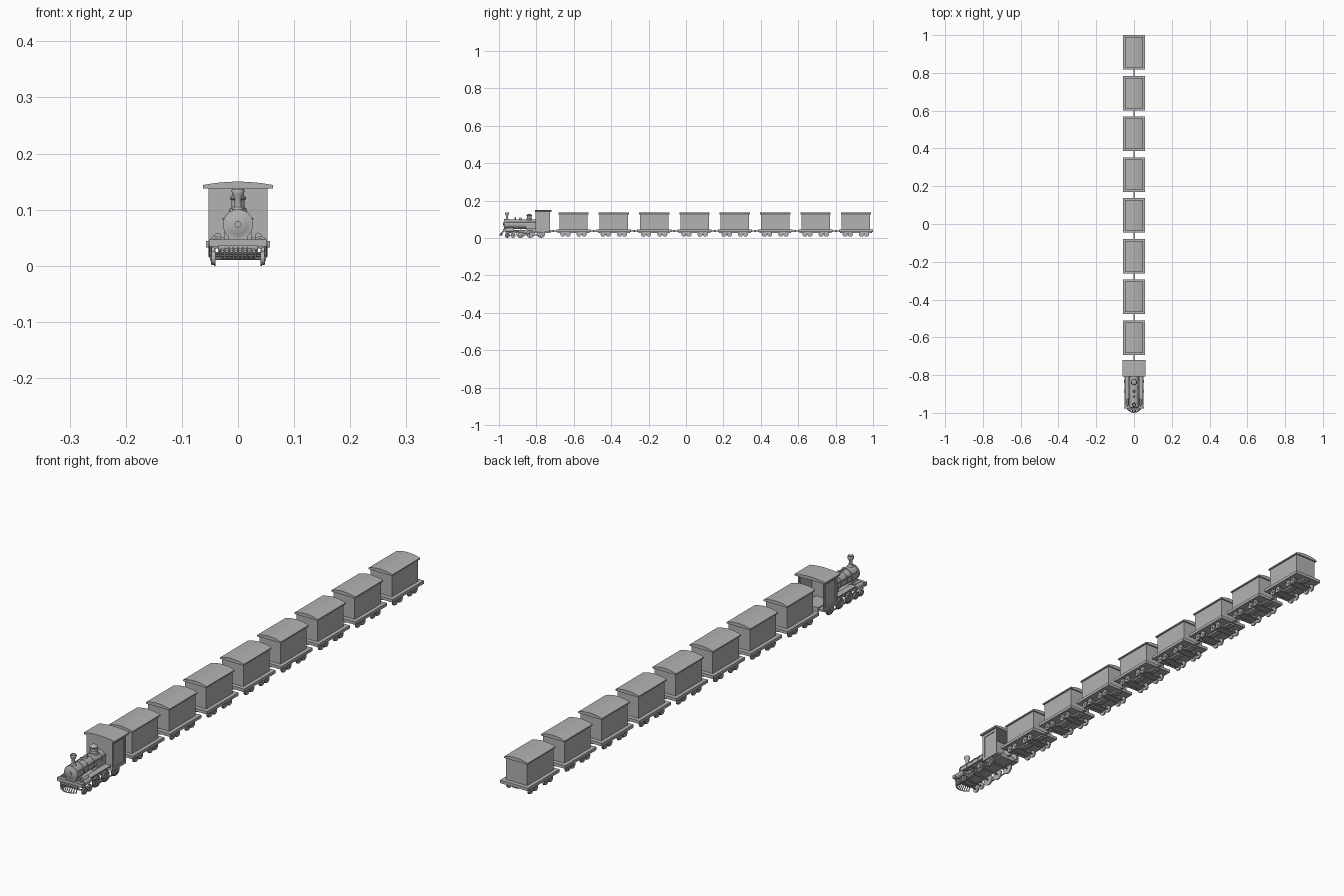
import bpy, bmesh, math
from mathutils import Matrix, Vector

grey = bpy.data.materials.new("plain grey")
grey.diffuse_color = (0.45, 0.45, 0.45, 1)


def finish(name, bm, smooth=False):
    bmesh.ops.recalc_face_normals(bm, faces=bm.faces)
    me = bpy.data.meshes.new(name)
    bm.to_mesh(me)
    bm.free()
    me.materials.append(grey)
    ob = bpy.data.objects.new(name, me)
    bpy.context.collection.objects.link(ob)
    if smooth:
        bpy.ops.object.select_all(action='DESELECT')
        ob.select_set(True)
        bpy.context.view_layer.objects.active = ob
        bpy.ops.object.shade_smooth_by_angle(angle=math.radians(35))
    return ob


def add_box(bm, x0, x1, y0, y1, z0, z1):
    m = Matrix.Translation(((x0 + x1) / 2, (y0 + y1) / 2, (z0 + z1) / 2))
    bmesh.ops.create_cube(bm, size=1, matrix=m @ Matrix.Diagonal((x1 - x0, y1 - y0, z1 - z0, 1)))


def box(name, *dims):
    bm = bmesh.new()
    add_box(bm, *dims)
    return finish(name, bm)


def add_rod(bm, a, b, r, sides=16):
    a, b = Vector(a), Vector(b)
    d = b - a
    m = Matrix.Translation((a + b) / 2) @ d.to_track_quat('Z', 'Y').to_matrix().to_4x4()
    bmesh.ops.create_cone(bm, cap_ends=True, segments=sides, radius1=r, radius2=r,
                          depth=d.length, matrix=m)


def lathe(name, profile, origin, axis='Z', sides=24):
    """Spin (radius, distance) points around z or y."""
    bm = bmesh.new()
    vs = [bm.verts.new((r, 0, h)) for r, h in profile]
    es = [bm.edges.new(p) for p in zip(vs, vs[1:])]
    bmesh.ops.spin(bm, geom=vs + es, cent=(0, 0, 0), axis=(0, 0, 1),
                   angle=math.tau, steps=sides)
    bmesh.ops.remove_doubles(bm, verts=bm.verts, dist=1e-5)
    if axis == 'Y':
        bm.transform(Matrix.Rotation(-math.pi / 2, 4, 'X'))
    bm.transform(Matrix.Translation(origin))
    return finish(name, bm, True)


def curved_roof(name, hw, y0, y1, z_edge, rise, thick):
    """Slab with an arched top, running along y."""
    n = 10
    xs = [hw * (2 * i / n - 1) for i in range(n + 1)]
    top = [(x, z_edge + thick + rise * (1 - (x / hw) ** 2)) for x in xs]
    pts = top + [(hw, z_edge), (-hw, z_edge)]
    bm = bmesh.new()
    f = bm.faces.new([bm.verts.new((x, y0, z)) for x, z in pts])
    ext = bmesh.ops.extrude_face_region(bm, geom=[f])
    bmesh.ops.translate(bm, vec=(0, y1 - y0, 0),
                        verts=[v for v in ext['geom'] if isinstance(v, bmesh.types.BMVert)])
    return finish(name, bm, True)


def wheel_set(name, y, z, r, spokes=0):
    """Two flanged wheels joined by an axle."""
    bm = bmesh.new()
    add_rod(bm, (-0.045, y, z), (0.045, y, z), 0.003, 8)
    for s in (-1, 1):
        add_rod(bm, (s * 0.040, y, z), (s * 0.0425, y, z), r, 24)
        add_rod(bm, (s * 0.0425, y, z), (s * 0.047, y, z), r * 0.88, 24)
        add_rod(bm, (s * 0.047, y, z), (s * 0.0495, y, z), r * 0.3, 12)
        for i in range(spokes):
            a = math.tau * i / spokes
            add_rod(bm, (s * 0.047, y, z), (s * 0.047, y + r * .8 * math.cos(a), z + r * .8 * math.sin(a)), 0.0012, 6)
    return finish(name, bm, True)


# Eight matching cars
for i in range(8):
    c = 0.9085 - i * 0.2157
    box("car_platform", -0.057, 0.057, c - 0.0915, c + 0.0915, 0.033, 0.044)
    box("car_body", -0.043, 0.043, c - 0.076, c + 0.076, 0.044, 0.127)
    curved_roof("car_roof", 0.048, c - 0.081, c + 0.081, 0.124, 0.008, 0.005)
    box("car_center_sill", -0.012, 0.012, c - 0.085, c + 0.085, 0.027, 0.033)
    for off in (-0.0575, -0.0295, 0.0295, 0.0575):
        wheel_set("car_wheels", c + off, 0.020, 0.0135)
    for off in (-0.0435, 0.0435):
        box("car_truck", -0.036, 0.036, c + off - 0.008, c + off + 0.008, 0.018, 0.033)
    # Coupler to the vehicle in front
    bm = bmesh.new()
    add_rod(bm, (0, c - 0.128, 0.036), (0, c - 0.088, 0.036), 0.0025, 8)
    add_rod(bm, (0, c - 0.108, 0.031), (0, c - 0.108, 0.043), 0.004, 10)
    finish("coupler", bm, True)

# Locomotive frame
box("engine_frame", -0.030, 0.030, -0.965, -0.725, 0.026, 0.042)
box("front_beam", -0.052, 0.052, -0.978, -0.966, 0.034, 0.047)
for s in (-1, 1):
    x0, x1 = sorted((s * 0.024, s * 0.047))
    box("running_board", x0, x1, -0.925, -0.805, 0.047, 0.051)

# Cab with framed side panels and open back
bm = bmesh.new()
add_box(bm, -0.053, 0.053, -0.805, -0.726, 0.031, 0.038)
add_box(bm, -0.053, 0.053, -0.805, -0.799, 0.031, 0.141)
for s in (-1, 1):
    for dims in ((0.049, 0.053, -0.805, -0.795, 0.031, 0.141),
                 (0.049, 0.053, -0.736, -0.726, 0.031, 0.141),
                 (0.049, 0.053, -0.795, -0.736, 0.128, 0.141),
                 (0.049, 0.053, -0.795, -0.736, 0.031, 0.042),
                 (0.046, 0.050, -0.800, -0.730, 0.036, 0.138)):
        x0, x1 = sorted((s * dims[0], s * dims[1]))
        add_box(bm, x0, x1, *dims[2:])
finish("cab", bm)
curved_roof("cab_roof", 0.062, -0.808, -0.720, 0.138, 0.006, 0.006)

# Boiler, with bands, smokebox and round front door
lathe("boiler", [(0, 0), (0.006, 0), (0.006, 0.003), (0.018, 0.004), (0.021, 0.006),
                 (0.027, 0.006), (0.027, 0.012), (0.0255, 0.012), (0.0255, 0.045),
                 (0.027, 0.045), (0.027, 0.049), (0.0245, 0.049), (0.0245, 0.175), (0, 0.175)],
      (0, -0.978, 0.074), 'Y', 32)
for y in (-0.905, -0.87, -0.825):
    lathe("boiler_band", [(0.0244, 0), (0.0258, 0), (0.0258, 0.003), (0.0244, 0.003)],
          (0, y, 0.074), 'Y', 32)
box("smokebox_saddle", -0.018, 0.018, -0.972, -0.935, 0.040, 0.054)
box("firebox", -0.024, 0.024, -0.855, -0.803, 0.036, 0.074)

# Chimney, domes and whistle on top
lathe("chimney", [(0, 0.094), (0.011, 0.094), (0.010, 0.101), (0.0065, 0.105), (0.006, 0.119),
                  (0.0105, 0.127), (0.0115, 0.134), (0.010, 0.137), (0.008, 0.137),
                  (0.006, 0.128), (0, 0.128)], (0, -0.957, 0))
lathe("steam_dome", [(0, 0.094), (0.016, 0.094), (0.015, 0.102), (0.012, 0.105), (0.012, 0.117),
                     (0.0145, 0.119), (0.0145, 0.122), (0.009, 0.127), (0, 0.129)],
      (0, -0.838, 0))
lathe("sand_dome", [(0, 0.094), (0.009, 0.094), (0.007, 0.099), (0.007, 0.104),
                    (0.004, 0.108), (0, 0.109)], (0, -0.885, 0))
lathe("bell", [(0, 0.095), (0.004, 0.096), (0.003, 0.102), (0.005, 0.104),
               (0.003, 0.110), (0, 0.111)], (0, -0.913, 0), sides=12)

# Wheels: leading truck and drivers
for y in (-0.955, -0.925):
    wheel_set("leading_wheels", y, 0.0135, 0.0135, 8)
for y in (-0.885, -0.832, -0.775):
    wheel_set("driving_wheels", y, 0.022, 0.022, 10)

# Cylinders, rods, handrails and lamps on both sides
for s in (-1, 1):
    bm = bmesh.new()
    add_rod(bm, (s * 0.040, -0.962, 0.042), (s * 0.040, -0.922, 0.042), 0.011, 20)
    add_rod(bm, (s * 0.040, -0.965, 0.042), (s * 0.040, -0.919, 0.042), 0.007, 16)
    add_rod(bm, (s * 0.036, -0.958, 0.053), (s * 0.036, -0.926, 0.053), 0.006, 16)
    finish("cylinder", bm, True)
    bm = bmesh.new()
    x0, x1 = sorted((s * 0.049, s * 0.052))
    add_box(bm, x0, x1, -0.887, -0.773, 0.014, 0.018)
    add_rod(bm, (s * 0.051, -0.92, 0.040), (s * 0.051, -0.832, 0.017), 0.002, 8)
    finish("side_rods", bm, True)
    bm = bmesh.new()
    add_rod(bm, (s * 0.027, -0.965, 0.084), (s * 0.027, -0.803, 0.084), 0.0013, 8)
    for y in (-0.96, -0.91, -0.86, -0.81):
        add_rod(bm, (s * 0.02, y, 0.084), (s * 0.028, y, 0.084), 0.0016, 8)
    finish("handrail", bm, True)

# Cowcatcher: curved bottom rail and slanted bars
bm = bmesh.new()
add_box(bm, -0.036, 0.036, -0.984, -0.975, 0.030, 0.036)
rail = []
for i in range(9):
    t = i / 4 - 1
    rail.append((0.031 * t, -0.998 + 0.014 * t * t, 0.014))
    add_rod(bm, (0.033 * t, -0.982, 0.033), rail[-1], 0.0018, 6)
for a, b in zip(rail, rail[1:]):
    add_rod(bm, a, b, 0.002, 6)
finish("cowcatcher", bm)
